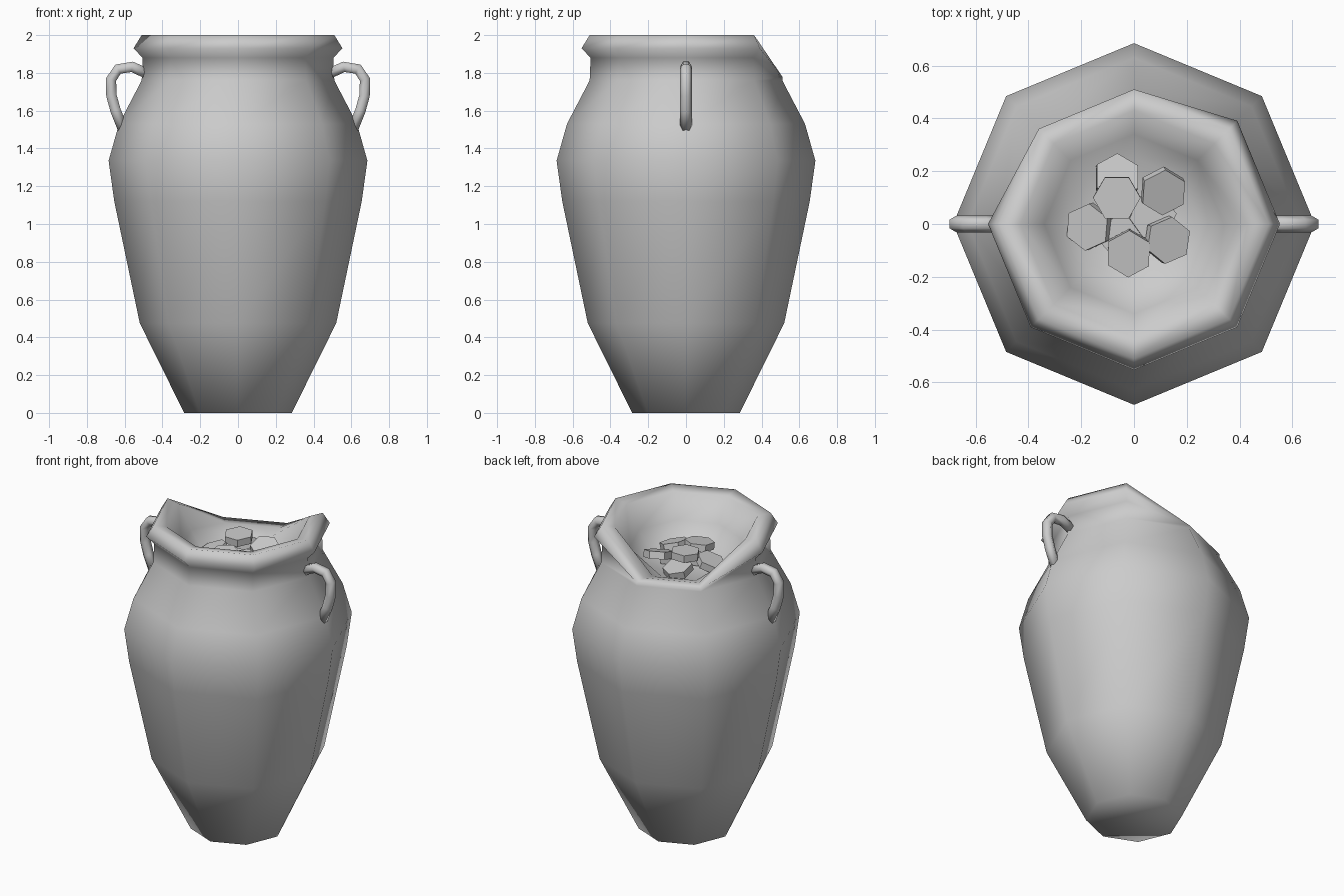
import bpy, bmesh, math
from mathutils import Vector, Euler

if "Cube" in bpy.data.objects:
    bpy.data.objects.remove(bpy.data.objects["Cube"])


def finish(bm, name, smooth):
    bmesh.ops.remove_doubles(bm, verts=bm.verts, dist=0.0005)
    bmesh.ops.recalc_face_normals(bm, faces=bm.faces)
    me = bpy.data.meshes.new(name)
    bm.to_mesh(me)
    bm.free()
    for p in me.polygons:
        p.use_smooth = smooth
    ob = bpy.data.objects.new(name, me)
    bpy.context.collection.objects.link(ob)
    return ob


def skin(bm, rings):
    # bridge successive closed rings with quads
    n = len(rings[0])
    for a, b in zip(rings, rings[1:]):
        for i in range(n):
            j = (i + 1) % n
            bm.faces.new((a[i], a[j], b[j], b[i]))
    bm.faces.new(rings[0][::-1])
    bm.faces.new(rings[-1])


# jar: eight-sided lathe, outside up to the rim, then down into a filled bowl
profile = [(0.285, 0), (0.52, 0.475), (0.655, 1.12), (0.685, 1.335),
           (0.63, 1.53), (0.51, 1.76), (0.505, 1.88), (0.553, 1.93),
           (0.51, 2.0), (0.43, 1.985), (0.34, 1.84), (0.25, 1.72)]
bm = bmesh.new()
rings = []
for k, (r, z) in enumerate(profile):
    ring = []
    for i in range(8):
        rr, zz = r, z
        # two back-left corners of the rim are broken away
        if i in (2, 3) and z > 1.77:
            zz = 1.78 if k < 10 else 1.755
            rr = 0.51 if k < 9 else r
        a = i * math.pi / 4
        ring.append(bm.verts.new((rr * math.cos(a), rr * math.sin(a), zz)))
    rings.append(ring)
skin(bm, rings)
finish(bm, "jar", True)

# handles: six-sided tube swept along an ear-shaped path
path = [(0.49, 1.80), (0.56, 1.832), (0.635, 1.82), (0.672, 1.765),
        (0.670, 1.68), (0.648, 1.60), (0.610, 1.505)]


def handle(name, side):
    bm = bmesh.new()
    pts = [Vector((side * x, 0, z)) for x, z in path]
    rings = []
    for i, p in enumerate(pts):
        t = (pts[min(i + 1, len(pts) - 1)] - pts[max(i - 1, 0)]).normalized()
        n = t.cross(Vector((0, 1, 0)))
        rings.append([bm.verts.new(p + 0.032 * (math.sin(a) * n + Vector((0, math.cos(a), 0))))
                      for a in (k * math.pi / 3 for k in range(6))])
    skin(bm, rings)
    return finish(bm, name, True)


handle("handle_right", 1)
handle("handle_left", -1)

# coins: hexagonal discs heaped in the mouth (x, y, z, tilt x, tilt y, spin)
coins = [(-0.065, 0.175, 1.76, -0.25, 0.1, 0.5), (-0.065, 0.10, 1.83, 0.05, 0.0, 0.0),
         (0.11, 0.125, 1.79, 0.3, 0.15, 0.5), (-0.17, -0.01, 1.76, 0.1, -0.35, 0.4),
         (0.125, -0.06, 1.78, 0.1, 0.3, 0.4), (-0.02, -0.11, 1.80, 0.15, 0.0, 0.5),
         (0.07, 0.03, 1.75, 0.0, 0.1, 0.1), (-0.04, -0.05, 1.745, 0.05, 0.0, 0.2)]
for i, (x, y, z, tx, ty, spin) in enumerate(coins):
    bm = bmesh.new()
    bmesh.ops.create_cone(bm, cap_ends=True, segments=6, radius1=0.09, radius2=0.09, depth=0.045)
    ob = finish(bm, f"coin_{i + 1}", False)
    ob.location = (x, y, z)
    # spin about the disc's own axis first, then tilt
    ob.rotation_euler = (Euler((tx, ty, 0)).to_matrix() @ Euler((0, 0, spin + math.pi / 6)).to_matrix()).to_euler()
